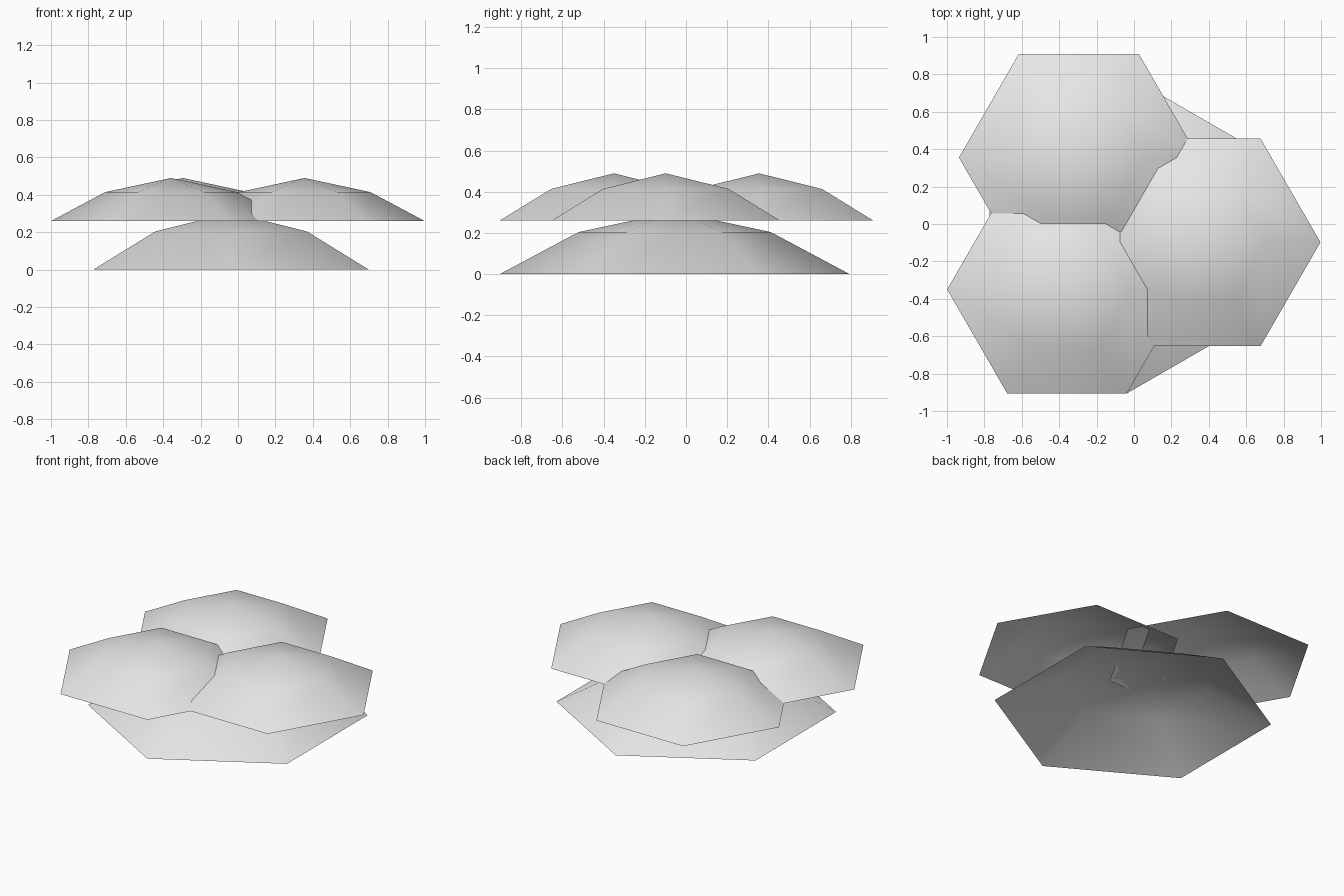
import bpy
import bmesh
from math import cos, sin, radians

cube = bpy.data.objects.get("Cube")
if cube:
    bpy.data.objects.remove(cube, do_unlink=True)

grey = bpy.data.materials.new("light_grey")
grey.use_nodes = True
COLOUR = (0.8, 0.8, 0.8, 1)
grey.diffuse_color = COLOUR
grey.node_tree.nodes["Principled BSDF"].inputs["Base Color"].default_value = COLOUR


def hex_dome(name, centre, radius, turn=0):
    """Open six-sided shell: steep skirt below a shallow pointed cap."""
    bm = bmesh.new()

    def ring(r, z):
        return [bm.verts.new((r * cos(radians(turn + 60 * i)),
                              r * sin(radians(turn + 60 * i)), z))
                for i in range(6)]

    rim = ring(radius, 0)
    shoulder = ring(radius * 0.55, radius * 0.24)
    apex = bm.verts.new((0, 0, radius * 0.358))
    for i in range(6):
        j = (i + 1) % 6
        bm.faces.new((rim[i], rim[j], shoulder[j], shoulder[i]))
        bm.faces.new((shoulder[i], shoulder[j], apex))
    mesh = bpy.data.meshes.new(name)
    bm.to_mesh(mesh)
    bm.free()
    mesh.shade_smooth()
    mesh.materials.append(grey)
    dome = bpy.data.objects.new(name, mesh)
    dome.location = centre
    bpy.context.collection.objects.link(dome)
    return dome


# Large lower shell, turned so its corners point front and back
hex_dome("lower_dome", (-0.037, -0.055, 0), 0.85, turn=30)

# Three overlapping upper shells
UPPER_Z = 0.26
hex_dome("upper_dome_back", (-0.295, 0.355, UPPER_Z), 0.641)
hex_dome("upper_dome_front", (-0.358, -0.35, UPPER_Z), 0.641)
hex_dome("upper_dome_left", (0.356, -0.098, UPPER_Z), 0.641)
